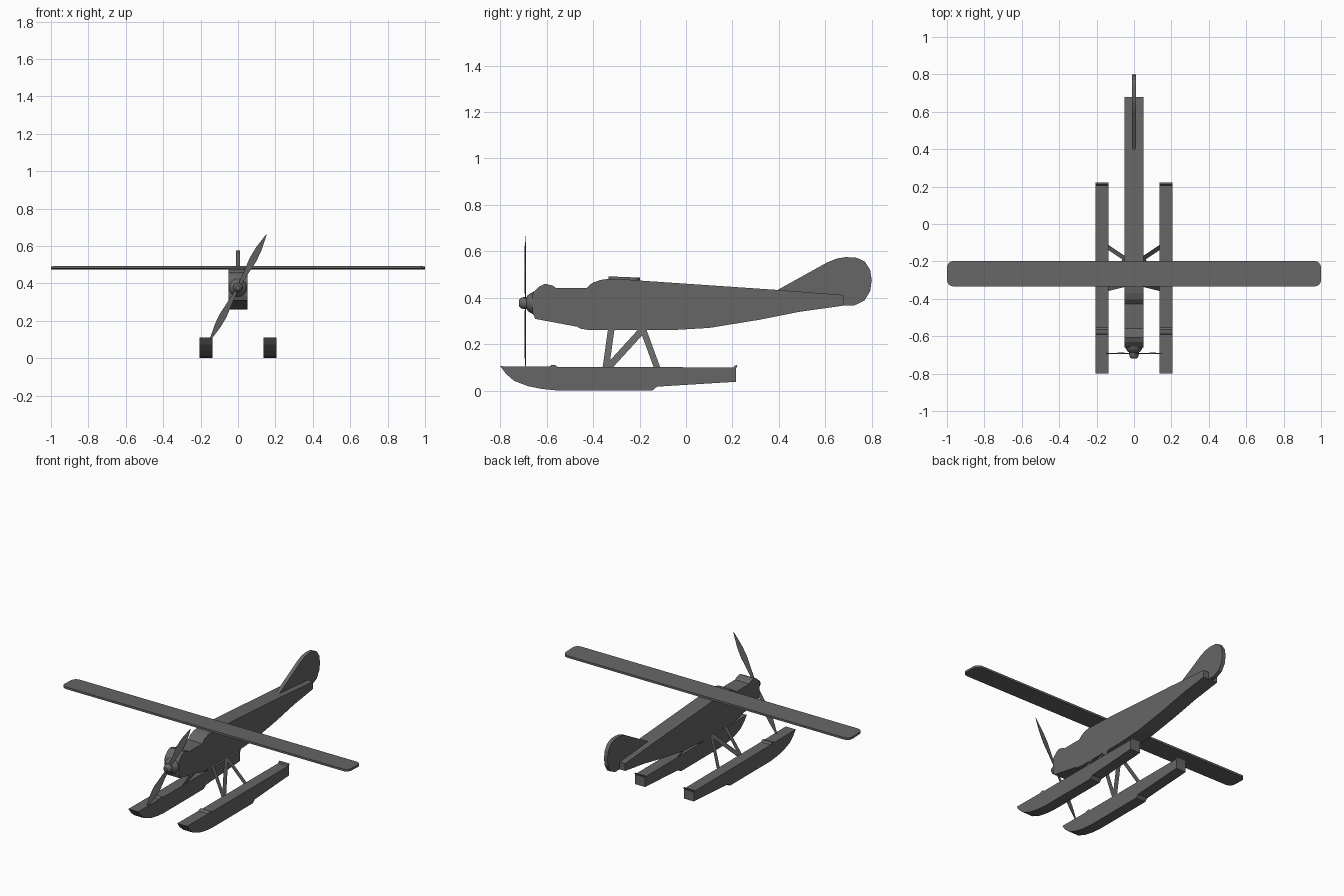
import bpy, bmesh, math
from mathutils import Vector

if "Cube" in bpy.data.objects:
    bpy.data.objects.remove(bpy.data.objects["Cube"])

grey = bpy.data.materials.new("dark_grey")
grey.diffuse_color = (0.133, 0.133, 0.133, 1)
grey.use_nodes = True
grey.node_tree.nodes["Principled BSDF"].inputs["Base Color"].default_value = grey.diffuse_color


def finish(name, bm, normals=True):
    if normals:
        bmesh.ops.recalc_face_normals(bm, faces=bm.faces)
    me = bpy.data.meshes.new(name)
    bm.to_mesh(me)
    bm.free()
    me.materials.append(grey)
    ob = bpy.data.objects.new(name, me)
    bpy.context.collection.objects.link(ob)
    return ob


def prism(name, pts, place, a, b):
    """Extrude a 2D outline between depths a and b; place(p, q, depth) -> xyz."""
    bm = bmesh.new()
    lo = [bm.verts.new(place(p, q, a)) for p, q in pts]
    hi = [bm.verts.new(place(p, q, b)) for p, q in pts]
    n = len(pts)
    bm.faces.new(lo)
    bm.faces.new(hi[::-1])
    for i in range(n):
        j = (i + 1) % n
        bm.faces.new((lo[i], lo[j], hi[j], hi[i]))
    return finish(name, bm)


def side(p, q, d):
    return (d, p, q)


# Fuselage: side profile with cowling, windscreen and tapering tail
fuselage = [(-0.655, 0.425), (-0.632, 0.448), (-0.607, 0.46), (-0.573, 0.452),
            (-0.56, 0.442), (-0.427, 0.442), (-0.405, 0.463), (-0.37, 0.476),
            (-0.337, 0.481), (-0.2, 0.474), (0.388, 0.434), (0.678, 0.412),
            (0.678, 0.366), (0.487, 0.339), (0.315, 0.305), (0.1, 0.27),
            (-0.07, 0.26), (-0.414, 0.26), (-0.455, 0.267), (-0.468, 0.275),
            (-0.65, 0.309), (-0.66, 0.335), (-0.66, 0.415)]
prism("fuselage", fuselage, side, -0.05, 0.05)

# Tail fin and rudder
fin = [(0.388, 0.43), (0.61, 0.553), (0.65, 0.569), (0.69, 0.575), (0.735, 0.572),
       (0.77, 0.556), (0.793, 0.52), (0.8, 0.475), (0.793, 0.428), (0.768, 0.387),
       (0.725, 0.367), (0.676, 0.366), (0.6, 0.38)]
prism("tail_fin", fin, side, -0.012, 0.012)

# Wing: plan outline with rounded corners, leaning down to the rear
r, front, back = 0.035, -0.334, -0.198
wing = []
for cx, cy, start in ((1 - r, back - r, 0), (-1 + r, back - r, 90),
                      (-1 + r, front + r, 180), (1 - r, front + r, 270)):
    for k in range(5):
        t = math.radians(start + 22.5 * k)
        wing.append((cx + r * math.cos(t), cy + r * math.sin(t)))
prism("wing", wing, lambda p, q, d: (p, q, d - 0.04 * (q - front)), 0.479, 0.492)

# Floats: stepped hull profile
hull = [(-0.8, 0.105), (-0.775, 0.072), (-0.74, 0.042), (-0.68, 0.019), (-0.62, 0.007),
        (-0.55, 0), (-0.145, 0), (-0.125, 0.017), (0.215, 0.038), (0.215, 0.095),
        (0.222, 0.11), (0.21, 0.108), (0.205, 0.1), (-0.553, 0.102), (-0.565, 0.111),
        (-0.582, 0.109), (-0.59, 0.103)]
for tag, s in (("right", 1), ("left", -1)):
    prism(tag + "_float", hull, side, s * 0.136, s * 0.205)

# Struts: flat strips lying in the slanted plane between fuselage and float
struts = {"front_strut": (-0.322, -0.345), "diagonal_strut": (-0.185, -0.335),
          "rear_strut": (-0.185, -0.125)}
for tag, s in (("right", 1), ("left", -1)):
    for name, (top, low) in struts.items():
        w = 0.02 if name == "diagonal_strut" else 0.014
        bm = bmesh.new()
        bm.faces.new([bm.verts.new((s * x, y, z)) for x, y, z in (
            (0.048, top - w, 0.264), (0.048, top + w, 0.264),
            (0.138, low + w, 0.1), (0.138, low - w, 0.1))])
        finish(tag + "_" + name, bm)

# Spinner and nose cone: turned profile (radius, y)
hub_z, n = 0.377, 20
turned = [(0.012, -0.720), (0.021, -0.713), (0.026, -0.700), (0.026, -0.686),
          (0.034, -0.682), (0.049, -0.658), (0.049, -0.645)]
bm = bmesh.new()
rings = [[bm.verts.new((rad * math.cos(2 * math.pi * i / n), y,
                        hub_z + rad * math.sin(2 * math.pi * i / n)))
          for i in range(n)] for rad, y in turned]
for a, b in zip(rings, rings[1:]):
    for i in range(n):
        j = (i + 1) % n
        bm.faces.new((a[i], a[j], b[j], b[i]))
bm.faces.new(rings[0])
bm.faces.new(rings[-1][::-1])
nose = finish("nose_spinner", bm)
bpy.context.view_layer.objects.active = nose
nose.select_set(True)
bpy.ops.object.shade_smooth_by_angle(angle=math.radians(35))

# Propeller: two thin pitched blades
half = [(0.015, 0.008), (0.08, 0.012), (0.17, 0.02), (0.23, 0.017), (0.3, 0.006)]
blade = half + [(0.327, 0)] + [(p, -q) for p, q in reversed(half)]
for tag, s in (("upper", 1), ("lower", -1)):
    along = Vector((0.155, 0, 0.29)).normalized() * s
    across = Vector((along.z, 0.15 * s, -along.x))
    hub = Vector((0, -0.692, hub_z))
    prism(tag + "_propeller_blade", blade,
          lambda p, q, d: hub + along * p + across * q * s + Vector((0, d, 0)),
          -0.001, 0.001)
